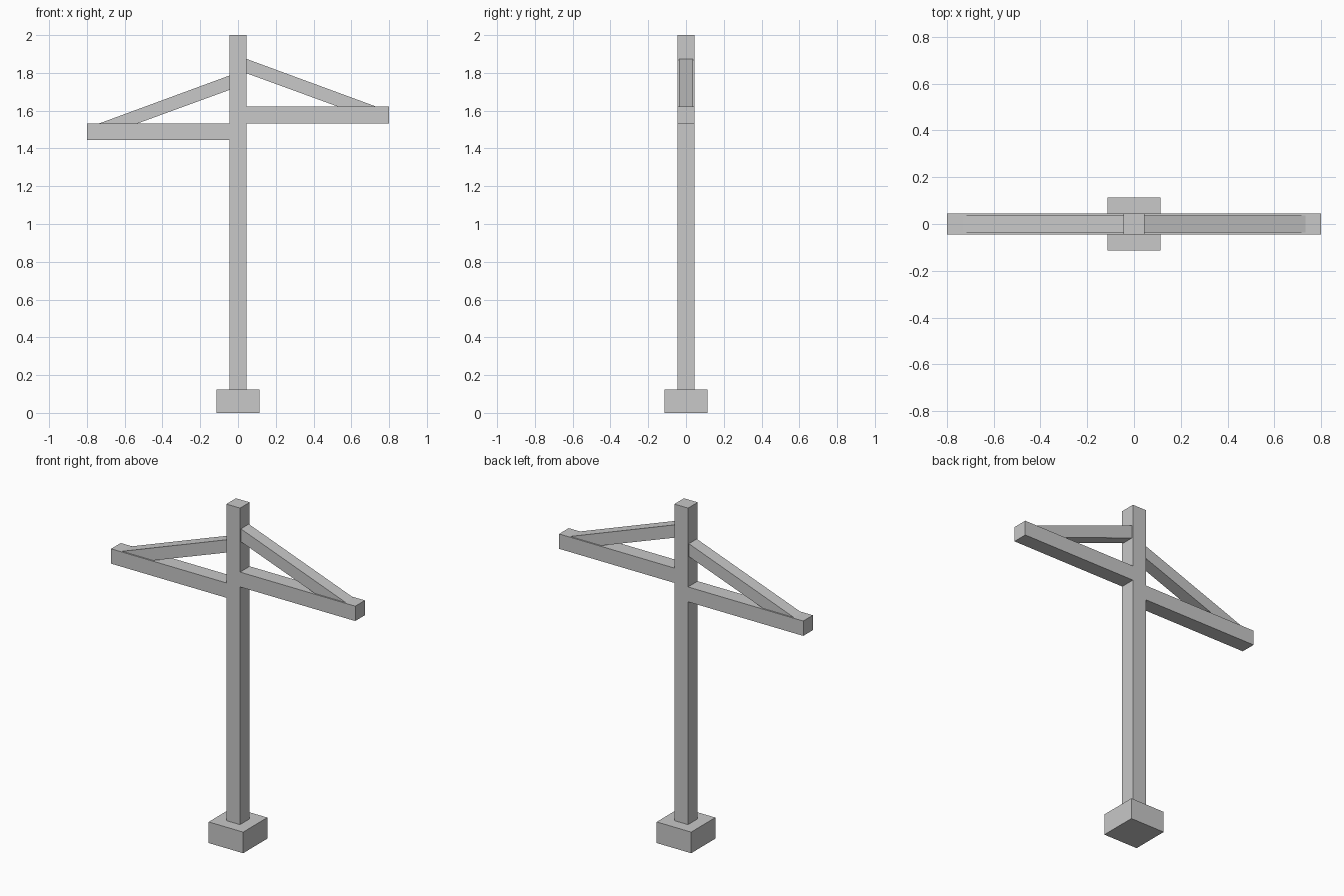
import bpy

cube = bpy.data.objects.get("Cube")
if cube:
    bpy.data.objects.remove(cube, do_unlink=True)

grey = bpy.data.materials.new("light grey")
grey.use_nodes = True
colour = (0.58, 0.58, 0.58, 1)
grey.diffuse_color = colour
for node in grey.node_tree.nodes:
    if node.type == "BSDF_PRINCIPLED":
        node.inputs["Base Color"].default_value = colour


def prism(name, profile, half_depth):
    """Extrude an x-z outline symmetrically along y."""
    n = len(profile)
    verts = [(x, y, z) for y in (-half_depth, half_depth) for x, z in profile]
    faces = [tuple(range(n)), tuple(reversed(range(n, 2 * n)))]
    faces += [(i, i + n, (i + 1) % n + n, (i + 1) % n) for i in range(n)]
    # Keep normals outward when the outline is mirrored
    area = sum(profile[i][0] * profile[(i + 1) % n][1]
               - profile[(i + 1) % n][0] * profile[i][1] for i in range(n))
    if area < 0:
        faces = [tuple(reversed(f)) for f in faces]
    mesh = bpy.data.meshes.new(name)
    mesh.from_pydata(verts, [], faces)
    mesh.materials.append(grey)
    obj = bpy.data.objects.new(name, mesh)
    bpy.context.collection.objects.link(obj)
    return obj


def box(name, x0, x1, z0, z1, half_depth):
    return prism(name, [(x0, z0), (x1, z0), (x1, z1), (x0, z1)], half_depth)


POST = 0.045   # half width of the post and arms
ARM = 0.088    # arm height

# Footing and post
box("footing", -0.113, 0.113, 0, 0.125, 0.113)
box("post", -POST, POST, 0.125, 2, POST)

# Staggered arms, each with a slanting brace above it
for side, sign, base in (("left", 1, 1.533), ("right", -1, 1.445)):
    top = base + ARM
    box(side + "_arm", sign * POST, sign * 0.8, base, top, POST)
    outline = [(POST, top + 0.177), (0.53, top), (0.733, top), (POST, top + 0.253)]
    prism(side + "_brace", [(sign * x, z) for x, z in outline], 0.037)
